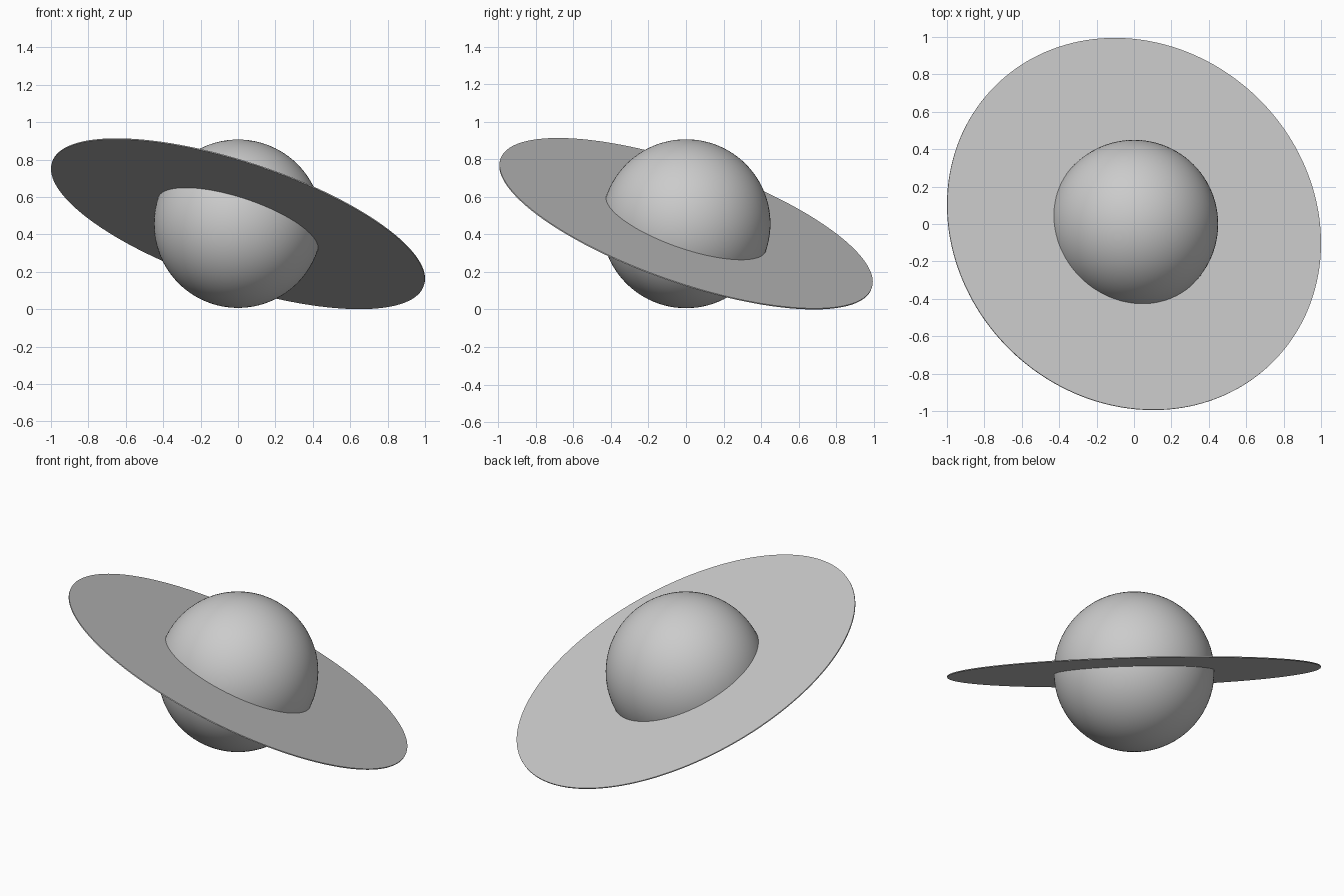
import bpy, bmesh, math

if "Cube" in bpy.data.objects:
    bpy.data.objects.remove(bpy.data.objects["Cube"])

CENTRE_Z = 0.457
SPHERE_R = 0.45
RING_R = 1.047
RING_IN = 0.43      # inner edge sits hidden inside the sphere
THICK = 0.006

grey = bpy.data.materials.new("light_grey")
grey.diffuse_color = (0.6, 0.6, 0.6, 1)
grey.use_nodes = True
grey.node_tree.nodes["Principled BSDF"].inputs["Base Color"].default_value = grey.diffuse_color


def finish(obj, name):
    obj.name = name
    obj.data.materials.append(grey)
    bpy.ops.object.select_all(action='DESELECT')
    obj.select_set(True)
    bpy.context.view_layer.objects.active = obj
    bpy.ops.object.shade_smooth_by_angle(angle=math.radians(30))


# round planet body
bpy.ops.mesh.primitive_uv_sphere_add(segments=96, ring_count=48, radius=SPHERE_R,
                                     location=(0, 0, CENTRE_Z))
finish(bpy.context.object, "planet_body")

# thin flat ring: rectangular profile spun around its own axis
bm = bmesh.new()
h = THICK / 2
profile = [(RING_IN, -h), (RING_R, -h), (RING_R, h), (RING_IN, h)]
verts = [bm.verts.new((r, 0, z)) for r, z in profile]
edges = [bm.edges.new((verts[i], verts[(i + 1) % 4])) for i in range(4)]
bmesh.ops.spin(bm, geom=verts + edges, cent=(0, 0, 0), axis=(0, 0, 1),
               angle=2 * math.pi, steps=160, use_merge=True)
bmesh.ops.remove_doubles(bm, verts=bm.verts, dist=1e-5)
bmesh.ops.recalc_face_normals(bm, faces=bm.faces)
mesh = bpy.data.meshes.new("tilted_ring")
bm.to_mesh(mesh)
bm.free()
ring = bpy.data.objects.new("tilted_ring", mesh)
bpy.context.collection.objects.link(ring)
ring.location = (0, 0, CENTRE_Z)
ring.rotation_euler = (math.radians(-18.3), math.radians(18.36), 0)
finish(ring, "tilted_ring")
